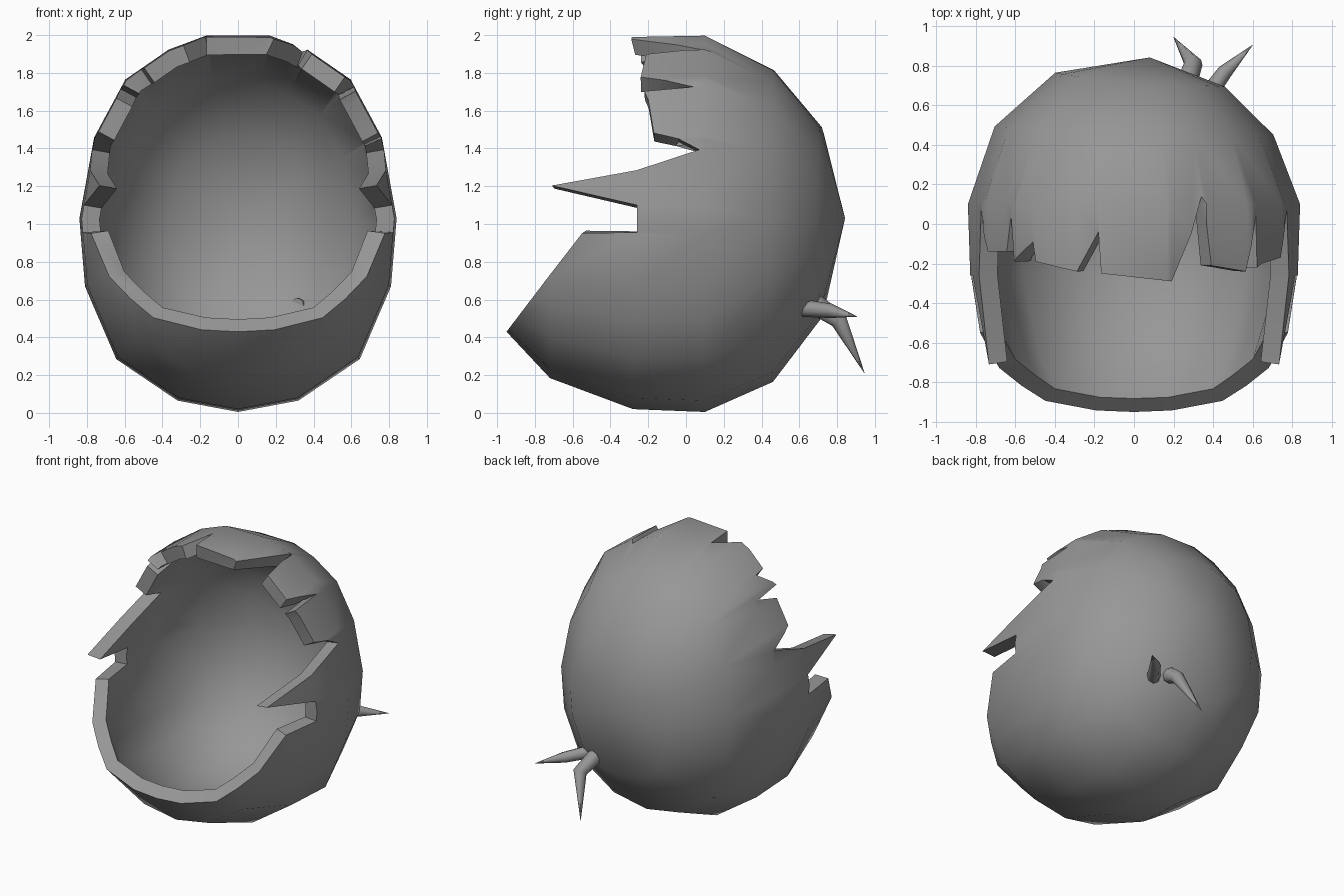
import bpy, bmesh
from math import radians, degrees, cos, sin, atan2

if "Cube" in bpy.data.objects:
    bpy.data.objects.remove(bpy.data.objects["Cube"])

CZ = 1.0        # height of the egg's long axis (along y)
THICK = 0.095

# Half of the coarse front outline (x, z from the axis), mirrored to a full ring
half = [(0, -.995), (.32, -.935), (.645, -.715), (.81, -.33), (.84, .03),
        (.765, .46), (.60, .77), (.37, .93), (.17, 1.005)]
ring = half + [(-x, z) for x, z in reversed(half[1:])]
ring_angles = [degrees(atan2(z, x)) for x, z in ring]
ring_angles = [a if a >= -90.01 else a + 360 for a in ring_angles]
ring, ring_angles = ring + ring[:1], ring_angles + [ring_angles[0] + 360]

# Depth rings and their scale
DEPTHS = [-1.0, -.72, -.28, .10, .46, .71, .842]
SCALES = [.52, .82, .985, 1.0, .84, .51, 0]


def scale_at(angle, y):
    s = list(SCALES)
    c, d = cos(radians(angle)), sin(radians(angle))
    s[0] += .2 * c * c                                   # full lower corners
    s[1] += .03 * c * c + .06 * min(1, max(0, (d + .35) * 3))  # blunter sides
    s[3] -= .008 * max(0, d)
    s[4] -= .03 * max(0, d)                              # slimmer upper back
    for k in range(len(DEPTHS) - 1):
        if y <= DEPTHS[k + 1]:
            t = (y - DEPTHS[k]) / (DEPTHS[k + 1] - DEPTHS[k])
            return s[k] + t * (s[k + 1] - s[k])
    return 0


def egg_point(angle, y):
    """Point on the faceted egg at an angle round the y axis and a depth y."""
    c, d = cos(radians(angle)), sin(radians(angle))
    for k in range(len(ring) - 1):
        if angle <= ring_angles[k + 1] + 1e-6:
            (x0, z0), (x1, z1) = ring[k], ring[k + 1]
            r = (x0 * z1 - x1 * z0) / (c * (z1 - z0) - d * (x1 - x0))
            break
    r *= scale_at(angle, y)
    return (r * c, y, CZ + r * d)


def back_point(angle, y):
    """Ring point of the slightly lopsided back."""
    x, _, z = egg_point(angle, y)
    c = cos(radians(angle))
    k = .6 if y < .6 else 1
    return (x + .03 * k * (y > .6), y + k * (.02 * abs(c) - .035 * c), z)


def lip_depth(angle):
    """Depth of the straight slanted cut along the lower lip."""
    y = -.95
    for _ in range(60):
        y = .5 * y + .5 * (-.95 + (egg_point(angle, y)[2] - .43) * .762)
    return y


# Jagged rim as (angle, depth): side spike, broken top, mirrored side
side = [(-3.6, -.55), (-3.1, -.26), (7, -.26), (15.5, -.71), (20, -.26), (27, .07)]
top = [(30.7, -.04), (33, -.17), (45.5, -.20), (48.5, -.22), (49.7, .04),
       (54, -.24), (66.5, -.21), (69.5, .14), (73, -.05), (79, -.29),
       (99.5, -.25), (100.3, -.04), (107, -.24), (121, -.19), (122, -.09),
       (129.5, -.19), (131, .04), (134, -.14), (146.5, -.14)]
rim = side + top + [(180 - a, y) for a, y in reversed(side)]


def rim_depth(angle):
    for (a0, y0), (a1, y1) in zip(rim, rim[1:]):
        if a0 <= angle <= a1:
            return y0 + (y1 - y0) * (angle - a0) / (a1 - a0)
    return lip_depth(angle)


# Shell: columns run from the rim to the back pole, sharing the coarse back rings
angles = sorted(ring_angles[:-1] + [a for a, _ in rim] + [-35, 215])
bm = bmesh.new()
grid = []
for a in angles:
    y = rim_depth(a)
    corner = min(ring_angles, key=lambda b: abs(b - a))
    col = [egg_point(a, y)]
    col += [egg_point(a, max(d, y)) for d in DEPTHS[1:4]]
    col += [back_point(corner, d) for d in DEPTHS[4:6]]
    grid.append([bm.verts.new(p) for p in col])
pole = bm.verts.new((.08, DEPTHS[-1], CZ + .03))
for i, col in enumerate(grid):
    nxt = grid[(i + 1) % len(grid)]
    for j in range(len(col) - 1):
        bm.faces.new((col[j], col[j + 1], nxt[j + 1], nxt[j]))
    bm.faces.new((col[-1], pole, nxt[-1]))
bmesh.ops.remove_doubles(bm, verts=bm.verts, dist=.0005)
mesh = bpy.data.meshes.new("egg_shell")
bm.to_mesh(mesh)
bm.free()
shell = bpy.data.objects.new("egg_shell", mesh)
bpy.context.collection.objects.link(shell)

grey = bpy.data.materials.new("dark_grey")
grey.diffuse_color = (.31, .31, .31, 1)
grey.use_nodes = True
grey.node_tree.nodes["Principled BSDF"].inputs["Base Color"].default_value = grey.diffuse_color
mesh.materials.append(grey)


def select(obj):
    bpy.ops.object.select_all(action='DESELECT')
    obj.select_set(True)
    bpy.context.view_layer.objects.active = obj


select(shell)
wall = shell.modifiers.new("wall", 'SOLIDIFY')
wall.thickness, wall.offset = THICK, -1
bpy.ops.object.modifier_apply(modifier="wall")
bpy.ops.object.shade_smooth_by_angle(angle=radians(45))


# Two bent thorns piercing the lower back
def thorn(name, points, radii):
    curve = bpy.data.curves.new(name, 'CURVE')
    curve.dimensions = '3D'
    curve.bevel_depth = 1
    curve.bevel_resolution = 2
    curve.use_fill_caps = True
    curve.materials.append(grey)
    spline = curve.splines.new('POLY')
    spline.points.add(len(points) - 1)
    for p, co, r in zip(spline.points, points, radii):
        p.co = (*co, 1)
        p.radius = r
    obj = bpy.data.objects.new(name, curve)
    bpy.context.collection.objects.link(obj)
    select(obj)
    bpy.ops.object.convert(target='MESH')
    bpy.ops.object.shade_smooth_by_angle(angle=radians(60))


thorn("lower_thorn", [(.24, .63, .61), (.30, .81, .49), (.20, .945, .21)], [.06, .047, .001])
thorn("side_thorn", [(.31, .565, .56), (.46, .77, .54), (.60, .905, .51)], [.05, .038, .001])
